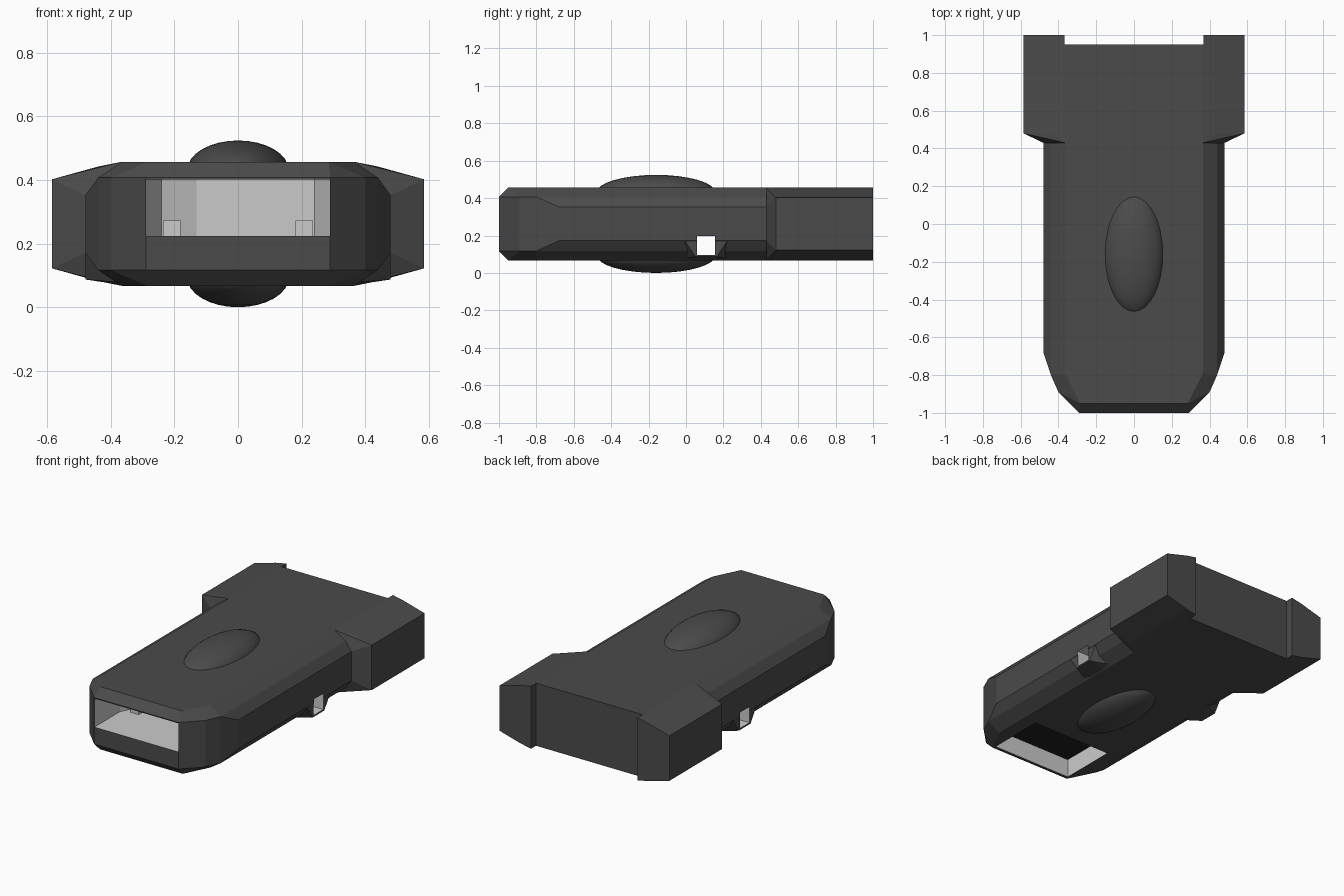
import bpy, bmesh
from mathutils import Matrix

if "Cube" in bpy.data.objects:
    bpy.data.objects.remove(bpy.data.objects["Cube"])

ZC = 0.265  # mid height, body is symmetric about it


def material(name, c):
    m = bpy.data.materials.new(name)
    m.diffuse_color = (*c, 1)
    m.use_nodes = True
    m.node_tree.nodes["Principled BSDF"].inputs["Base Color"].default_value = m.diffuse_color
    return m


DARK = material("dark_plastic", (0.07, 0.07, 0.07))
LIGHT = material("light_inside", (0.8, 0.8, 0.8))
BLACK = material("black_board", (0.015, 0.015, 0.015))


def finish(name, bm, mat):
    me = bpy.data.meshes.new(name)
    bmesh.ops.recalc_face_normals(bm, faces=bm.faces)
    bm.to_mesh(me)
    bm.free()
    me.materials.append(mat)
    ob = bpy.data.objects.new(name, me)
    bpy.context.collection.objects.link(ob)
    return ob


def hull(name, pts, mat):
    bm = bmesh.new()
    for p in pts:
        bm.verts.new(p)
    r = bmesh.ops.convex_hull(bm, input=bm.verts)
    loose = [v for v in bm.verts if not v.link_faces]
    bmesh.ops.delete(bm, geom=loose, context='VERTS')
    bmesh.ops.dissolve_limit(bm, angle_limit=0.01, verts=bm.verts, edges=bm.edges)
    return finish(name, bm, mat)


def box(name, x, y, z, mat):
    return hull(name, [(a, b, c) for a in x for b in y for c in z], mat)


def boolean(ob, other, op):
    m = ob.modifiers.new(other.name, 'BOOLEAN')
    m.object, m.operation, m.solver = other, op, 'EXACT'
    m.material_mode = 'TRANSFER'
    bpy.context.view_layer.objects.active = ob
    bpy.ops.object.modifier_apply(modifier=m.name)
    bpy.data.objects.remove(other)


def mirrored(pts):
    # mirror (x, y, half height) in x and about the mid height
    return [(s * x, y, ZC + t * h) for x, y, h in pts for s in (-1, 1) for t in (-1, 1)]


# Main body with chamfered edges and a tapered nose
body = hull("body", mirrored([
    (.29, -1, .145), (.40, -.89, .145), (.44, -.80, .145), (.48, -.68, .09),
    (.285, -.95, .195), (.365, -.79, .195),
    (.48, .43, .09), (.44, .43, .145), (.365, .43, .195)]), DARK)

# Strap lugs on the lower side edges
for s in (-1, 1):
    lug = hull("lug", [(s * x, y, z) for x, y, z in [
        (.479, -.01, .18), (.479, .225, .18), (.479, .05, .09), (.479, .165, .09),
        (.36, -.01, .08), (.36, .225, .08), (.36, .05, .072), (.36, .165, .072),
        (.3, .1, .2)]], DARK)
    boolean(body, lug, 'UNION')

# Strap tunnel, front port and underside recess
boolean(body, box("tunnel", (-.7, .7), (.06, .155), (.1, .2), LIGHT), 'DIFFERENCE')
port = hull("port", [(s * x, y, z) for x, y in
                     [(.289, -1.1), (.289, -.75), (.24, -.65), (.13, -.6)]
                     for s in (-1, 1) for z in (.226, .404)], LIGHT)
boolean(body, port, 'DIFFERENCE')
boolean(body, box("recess", (-.275, .275), (-.93, -.57), (0, .2), LIGHT), 'DIFFERENCE')
box("circuit_board", (-.274, .274), (-.929, -.571), (.185, .205), BLACK)

# Small contacts at the back of the port
for s in (-1, 1):
    box("port_contact", (s * .18, s * .235), (-.72, -.66), (.22, .275), LIGHT)

# Wide connector head with a shallow notch across its back
head = hull("connector_head", mirrored([
    (.585, .48, .14), (.585, 1, .14), (.44, .48, .18), (.44, 1, .18),
    (.365, .43, .195), (.365, 1, .195), (.48, .43, .09)]), DARK)
boolean(head, box("notch", (-.367, .367), (.95, 1.2), (-.2, .8), DARK), 'DIFFERENCE')

# Oval domes on top and underside
for name, s in (("top_dome", 1), ("bottom_dome", -1)):
    bm = bmesh.new()
    bmesh.ops.create_uvsphere(bm, u_segments=32, v_segments=16, radius=1)
    bmesh.ops.bisect_plane(bm, geom=bm.verts[:] + bm.edges[:] + bm.faces[:],
                           plane_co=(0, 0, 0), plane_no=(0, 0, -s), clear_outer=True)
    bmesh.ops.transform(bm, verts=bm.verts, matrix=Matrix.Translation(
        (0, -.16, ZC + s * .168)) @ Matrix.Diagonal((.16, .318, .094, 1)))
    dome = finish(name, bm, DARK)
    # Keep the open cap facing outward
    if sum(p.normal.z for p in dome.data.polygons) * s < 0:
        dome.data.flip_normals()
    dome.data.shade_smooth()

# Rest the lowest dome on the ground
lift = -(ZC - .168 - .094)
for ob in bpy.context.scene.objects:
    ob.location.z += lift
